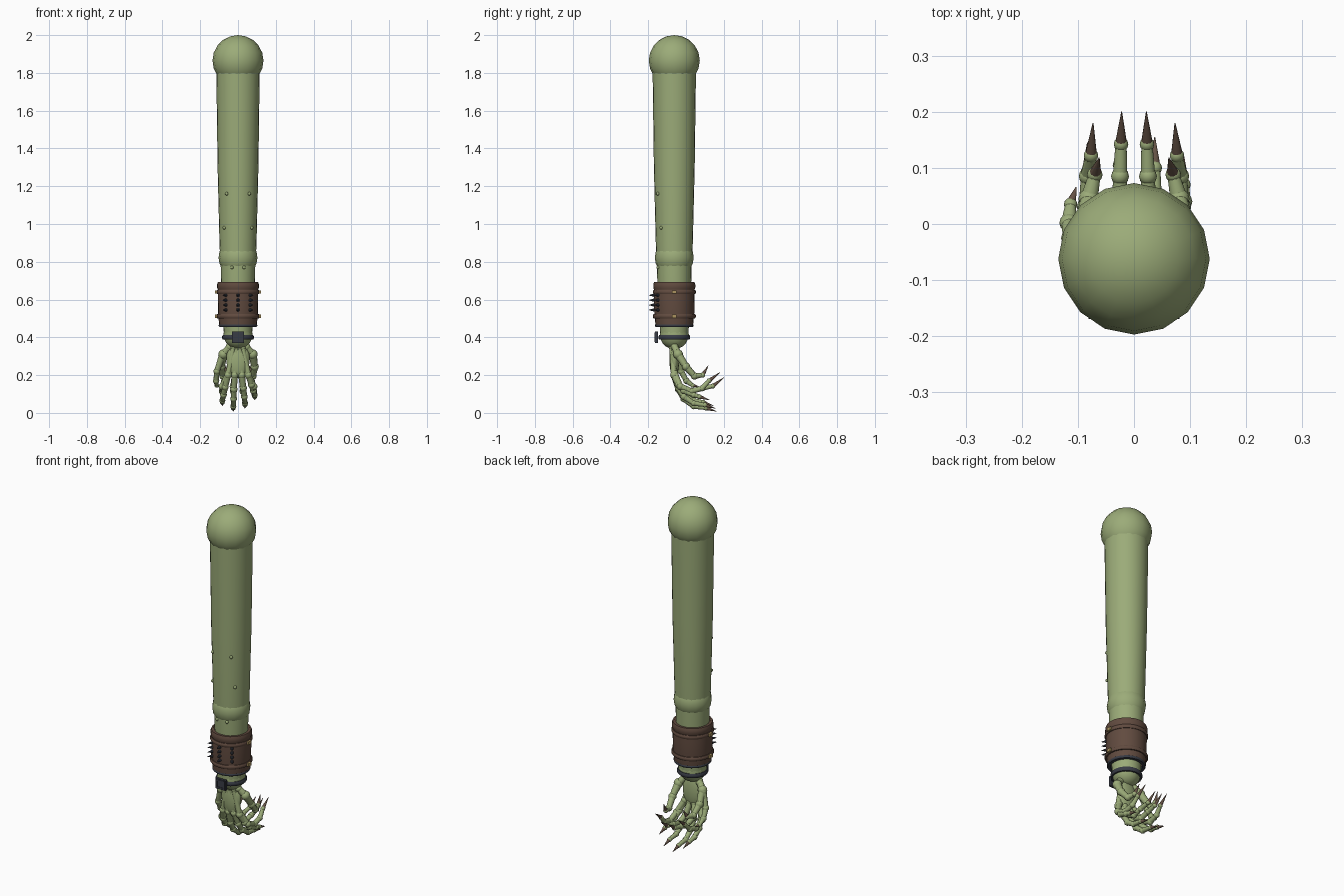
import bpy, bmesh, math
from mathutils import Vector, Matrix

if "Cube" in bpy.data.objects:
    bpy.data.objects.remove(bpy.data.objects["Cube"])

AY = -0.062  # y of the arm's axis


def mat(name, c):
    m = bpy.data.materials.new(name)
    m.diffuse_color = (*c, 1)
    m.use_nodes = True
    m.node_tree.nodes["Principled BSDF"].inputs["Base Color"].default_value = m.diffuse_color
    return m


SKIN = mat("skin", (0.33, 0.41, 0.19))
LEATHER = mat("leather", (0.12, 0.07, 0.05))
IRON = mat("iron", (0.04, 0.045, 0.06))
BRASS = mat("brass", (0.42, 0.3, 0.12))
CLAW = mat("claw", (0.13, 0.085, 0.06))


def finish(name, bm, mats, angle=40):
    me = bpy.data.meshes.new(name)
    bmesh.ops.recalc_face_normals(bm, faces=bm.faces)
    bm.to_mesh(me)
    bm.free()
    for m in mats:
        me.materials.append(m)
    ob = bpy.data.objects.new(name, me)
    bpy.context.collection.objects.link(ob)
    bpy.ops.object.select_all(action='DESELECT')
    ob.select_set(True)
    bpy.context.view_layer.objects.active = ob
    bpy.ops.object.shade_smooth_by_angle(angle=math.radians(angle))
    return ob


def ball(bm, c, r, seg=12, scale=(1, 1, 1)):
    bmesh.ops.create_uvsphere(bm, u_segments=seg, v_segments=max(6, seg // 2 + 2), radius=r,
                              matrix=Matrix.Translation(c) @ Matrix.Diagonal((*scale, 1)))


def limb(bm, a, b, ra, rb, seg=10, idx=0):
    a, b = Vector(a), Vector(b)
    d = b - a
    m = Matrix.Translation((a + b) / 2) @ d.to_track_quat('Z', 'Y').to_matrix().to_4x4()
    out = bmesh.ops.create_cone(bm, cap_ends=True, segments=seg, radius1=ra, radius2=rb,
                                depth=d.length, matrix=m)
    for f in {f for v in out['verts'] for f in v.link_faces}:
        f.material_index = idx


def box(bm, c, size):
    bmesh.ops.create_cube(bm, size=1, matrix=Matrix.Translation(c) @ Matrix.Diagonal((*size, 1)))


def lathe(name, prof, m, seg=24, closed=False):
    bm = bmesh.new()
    rings = [[bm.verts.new((r * math.cos(t), AY + r * math.sin(t), z))
              for t in (2 * math.pi * i / seg for i in range(seg))] for r, z in prof]
    pairs = list(zip(rings, rings[1:])) + ([(rings[-1], rings[0])] if closed else [])
    for p, q in pairs:
        for i in range(seg):
            j = (i + 1) % seg
            bm.faces.new((p[i], p[j], q[j], q[i]))
    if not closed:
        bm.faces.new(rings[0])
        bm.faces.new(rings[-1])
    return finish(name, bm, [m])


def band(name, z, h, r, m, thick=0.014):
    k = h * 0.3
    return lathe(name, [(r - thick, z - h / 2), (r - 0.004, z - h / 2), (r, z - h / 2 + k),
                        (r, z + h / 2 - k), (r - 0.004, z + h / 2), (r - thick, z + h / 2)], m, 24, True)


# Arm segments and joints
for name, z, r in (("shoulder", 1.865, 0.135), ("elbow", 0.822, 0.103), ("wrist", 0.415, 0.077)):
    bm = bmesh.new()
    ball(bm, (0, AY, z), r, 16)
    finish(name, bm, [SKIN], 60)
lathe("upper_arm", [(0.094, 0.8), (0.098, 0.9), (0.108, 1.3), (0.115, 1.82)], SKIN)
lathe("forearm", [(0.074, 0.41), (0.08, 0.5), (0.09, 0.7), (0.092, 0.81)], SKIN)

# Warts
bm = bmesh.new()
for x, z, r in ((0.06, 1.16, 0.106), (0.073, 0.98, 0.101), (0.032, 0.77, 0.092)):
    for s in (-1, 1):
        ball(bm, (s * x, AY - math.sqrt(r * r - x * x), z), 0.009, 8)
finish("warts", bm, [SKIN], 60)

# Bracer with straps and buckles
lathe("bracer", [(0.085, 0.46), (0.099, 0.46), (0.106, 0.53), (0.107, 0.61), (0.106, 0.69),
                 (0.09, 0.69)], LEATHER, 24, True)
band("bracer_top_rim", 0.672, 0.04, 0.111, LEATHER)
band("bracer_bottom_rim", 0.463, 0.016, 0.102, IRON, 0.02)
for i, z in enumerate((0.64, 0.512)):
    band(f"bracer_strap_{i}", z, 0.022, 0.114, LEATHER)
    bm = bmesh.new()
    for s in (-1, 1):
        box(bm, (s * 0.115, AY, z), (0.014, 0.026, 0.018))
    finish(f"strap_buckles_{i}", bm, [BRASS])

# Rows of spikes across the front of the bracer
bm = bmesh.new()
for a in (-37, 0, 37):
    d = Vector((math.sin(math.radians(a)), -math.cos(math.radians(a)), 0))
    for z in (0.545, 0.571, 0.597, 0.623):
        o = Vector((0, AY, z))
        limb(bm, o + d * 0.1, o + d * 0.134, 0.011, 0.001, 8)
finish("bracer_spikes", bm, [IRON])

# Wrist strap and square buckle
band("wrist_strap", 0.4, 0.024, 0.084, IRON)
bm = bmesh.new()
box(bm, (0, AY - 0.094, 0.4), (0.066, 0.014, 0.06))
finish("wrist_buckle", bm, [IRON])
bm = bmesh.new()
for p, s in (((0, 0.021), (0.052, 0.008)), ((0, -0.021), (0.052, 0.008)),
             ((0.024, 0), (0.008, 0.05)), ((-0.024, 0), (0.008, 0.05))):
    box(bm, (p[0], AY - 0.1, 0.4 + p[1]), (s[0], 0.008, s[1]))
finish("wrist_buckle_frame", bm, [IRON])

# Palm
bm = bmesh.new()
ball(bm, (0, -0.062, 0.285), 1, 16, (0.062, 0.026, 0.1))
finish("palm", bm, [SKIN], 60)


def finger(name, pts, radii):
    """Bony chain with ball joints; the last segment is a claw."""
    bm = bmesh.new()
    n = len(pts) - 1
    for i in range(n):
        last = i == n - 1
        limb(bm, pts[i], pts[i + 1], radii[i] * 0.85, 0.0008 if last else radii[i + 1] * 0.8,
             10, int(last))
        ball(bm, pts[i], radii[i])
    return finish(name, bm, [SKIN, CLAW], 50)


# Lower fingers, running from the wrist over the back of the hand and curling back
for i, (kx, tx, dz, tip) in enumerate(((-0.048, -0.083, 0.03, 0.145), (-0.016, -0.025, 0, 0.16),
                                       (0.018, 0.037, 0.016, 0.155), (0.05, 0.088, 0.06, 0.125))):
    w = lambda t: kx * 1.1 + (tx - kx * 1.1) * t
    finger(f"lower_finger_{i}",
           [(kx * 0.5, -0.075, 0.345), (kx * 1.1, -0.064, 0.2), (w(0.5), -0.04, 0.125 + dz * 0.4),
            (w(0.8), -0.012, 0.075 + dz * 0.7), (tx, 0.04, 0.035 + dz),
            (tx, tip - 0.055, 0.026 + dz), (tx, tip, 0.008 + dz)],
           (0.015, 0.02, 0.019, 0.018, 0.016, 0.013))

# Upper fingers, mirrored about the centre, claws pointing back
for s, side in ((-1, "left"), (1, "right")):
    for i, (x, tip, z) in enumerate(((0.022, 0.2, 0.187), (0.073, 0.18, 0.215))):
        finger(f"upper_finger_{side}_{i}",
               [(s * x * 0.7, -0.06, 0.21), (s * x * 1.15, -0.03, 0.14), (s * x * 1.15, 0.03, 0.115),
                (s * x * 1.13, 0.085, 0.13), (s * (x * 1.05), tip - 0.058, z - 0.045), (s * x, tip, z)],
               (0.019, 0.019, 0.018, 0.016, 0.013))
    # Inner thumbs rising from each side of the wrist
    finger(f"inner_thumb_{side}",
           [(s * 0.045, -0.06, 0.35), (s * 0.078, -0.042, 0.31), (s * 0.088, 0.0, 0.245),
            (s * 0.08, 0.045, 0.195), (s * 0.07, 0.088, 0.2), (s * 0.062, 0.118, 0.25)],
           (0.02, 0.026, 0.022, 0.019, 0.014))

# Outer thumb hanging on the left side
finger("outer_thumb",
       [(-0.05, -0.055, 0.34), (-0.083, -0.04, 0.305), (-0.112, -0.025, 0.22), (-0.116, 0.002, 0.17),
        (-0.113, 0.035, 0.145), (-0.103, 0.066, 0.14)],
       (0.02, 0.022, 0.018, 0.017, 0.012))
